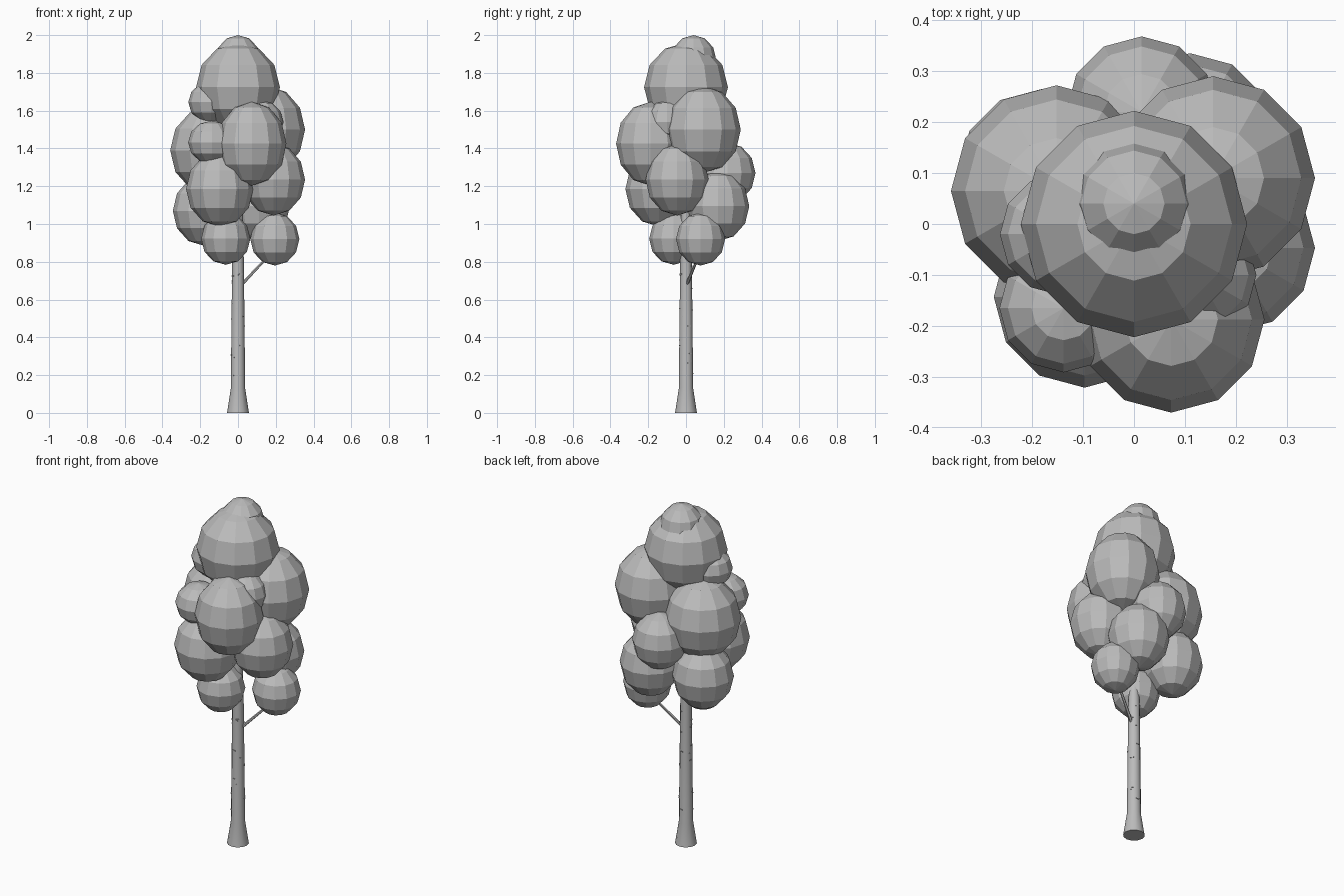
import bpy, bmesh, math, random
from mathutils import Vector, Matrix

random.seed(4)
cube = bpy.data.objects.get("Cube")
if cube:
    bpy.data.objects.remove(cube, do_unlink=True)

grey = bpy.data.materials.new("plain_grey")
grey.use_nodes = True
tone = (0.5, 0.5, 0.5, 1)
grey.diffuse_color = tone
grey.node_tree.nodes["Principled BSDF"].inputs["Base Color"].default_value = tone


def add_object(name, bm):
    mesh = bpy.data.meshes.new(name)
    bmesh.ops.recalc_face_normals(bm, faces=bm.faces)
    bm.to_mesh(mesh)
    bm.free()
    mesh.materials.append(grey)
    obj = bpy.data.objects.new(name, mesh)
    bpy.context.collection.objects.link(obj)
    return obj


def leaf_clump(name, centre, radius, height):
    bm = bmesh.new()
    bmesh.ops.create_uvsphere(bm, u_segments=12, v_segments=6, radius=1)
    bm.transform(Matrix.Translation(centre) @ Matrix.Diagonal((radius, radius, height, 1)))
    return add_object(name, bm)


def tapered_rod(name, start, end, r1, r2, sides):
    start, end = Vector(start), Vector(end)
    axis = end - start
    bm = bmesh.new()
    bmesh.ops.create_cone(bm, cap_ends=True, segments=sides, radius1=r1, radius2=r2,
                          depth=axis.length)
    turn = axis.to_track_quat('Z', 'Y').to_matrix().to_4x4()
    bm.transform(Matrix.Translation((start + end) / 2) @ turn)
    return add_object(name, bm)


# Leaf clumps: name, centre, radius, half height
clumps = [
    ("crown_tip", (0, .04, 1.87), .12, .13),
    ("crown_top", (0, 0, 1.725), .222, .235),
    ("front_upper_clump", (.073, -.187, 1.425), .183, .222),
    ("left_upper_clump", (.155, .09, 1.5), .2, .23),
    ("right_upper_clump", (-.152, .065, 1.39), .207, .23),
    ("front_middle_clump", (-.097, -.143, 1.185), .178, .198),
    ("left_middle_clump", (.188, -.047, 1.235), .167, .19),
    ("back_middle_clump", (.015, .22, 1.27), .148, .16),
    ("back_lower_clump", (.11, .17, 1.095), .165, .185),
    ("right_lower_clump", (-.18, .1, 1.07), .165, .185),
    ("front_small_clump", (-.138, -.165, 1.432), .126, .115),
    ("right_small_clump", (-.143, -.02, 1.645), .12, .11),
    ("left_small_clump", (.125, -.1, 1.54), .115, .115),
    ("front_bottom_clump", (-.065, -.065, .922), .13, .138),
    ("left_bottom_clump", (.195, .077, .92), .13, .14),
]
for clump in clumps:
    leaf_clump(*clump)

# Trunk with flared foot, lofted from rings
levels = [(0, .058), (.13, .038), (.8, .031), (1.6, .014)]
bm = bmesh.new()
sides = 12
rings = []
for z, r in levels:
    rings.append([bm.verts.new((r * math.cos(math.tau * i / sides),
                                r * math.sin(math.tau * i / sides), z)) for i in range(sides)])
for low, high in zip(rings, rings[1:]):
    for i in range(sides):
        j = (i + 1) % sides
        bm.faces.new((low[i], low[j], high[j], high[i]))
bm.faces.new(rings[0])
bm.faces.new(rings[-1])
trunk = add_object("trunk", bm)
for poly in trunk.data.polygons:
    poly.use_smooth = len(poly.vertices) == 4

# Branch reaching the low side clump
tapered_rod("branch", (.01, 0, .67), (.18, .075, .85), .009, .006, 6)

# Thin bark marks scattered round the trunk
bm = bmesh.new()
for k in range(24):
    z = random.uniform(.17, .78)
    r = .038 - .0104 * (z - .13)
    angle = random.uniform(0, math.tau)
    width = random.uniform(.008, .02)
    place = (Matrix.Rotation(angle, 4, 'Z') @ Matrix.Translation((r - .001, 0, z))
             @ Matrix.Diagonal((.006, width, .005, 1)))
    bmesh.ops.create_cube(bm, size=1, matrix=place)
add_object("bark_marks", bm)
